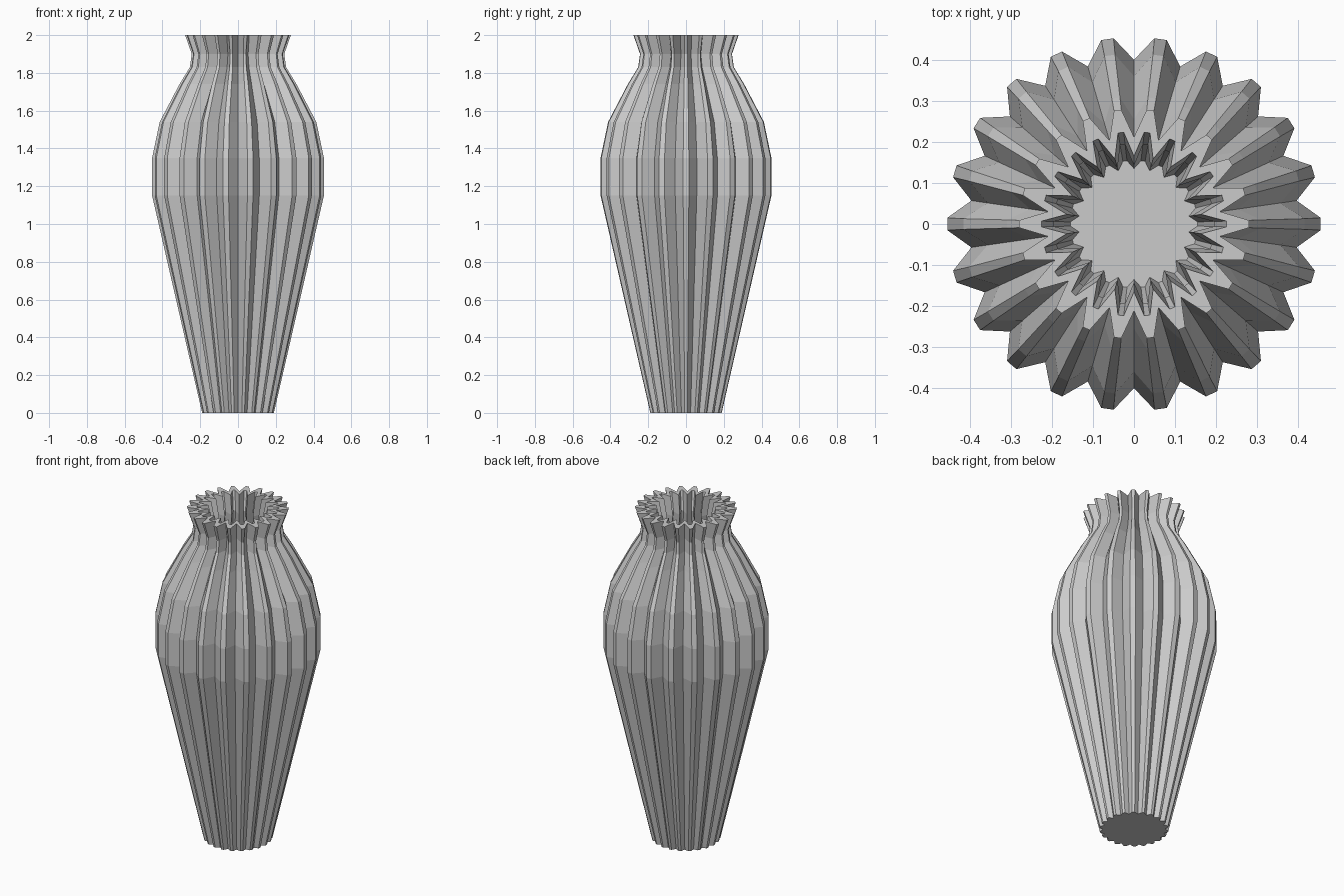
import bpy, bmesh, math

if "Cube" in bpy.data.objects:
    bpy.data.objects.remove(bpy.data.objects["Cube"])

N = 22                      # number of flutes
STEP = 2 * math.pi / N

# (height, ridge radius, groove radius, width of the blunt ridge tip)
OUTER = [(0.0, 0.19, 0.17, 0.014), (1.15, 0.455, 0.40, 0.03), (1.35, 0.455, 0.40, 0.03),
         (1.54, 0.415, 0.36, 0.026), (1.74, 0.31, 0.255, 0.02), (1.83, 0.255, 0.205, 0.016),
         (1.90, 0.245, 0.19, 0.014), (2.0, 0.28, 0.212, 0.018)]
INNER = [(2.0, 0.225, 0.165, 0.014), (1.89, 0.195, 0.142, 0.012), (1.81, 0.21, 0.16, 0.012),
         (1.72, 0.265, 0.21, 0.016), (1.52, 0.37, 0.315, 0.022), (1.34, 0.41, 0.355, 0.026),
         (1.16, 0.41, 0.355, 0.026), (0.04, 0.155, 0.135, 0.01)]


def fluted_ring(bm, z, ridge, groove, tip):
    """One zigzag ring: two points on each blunt ridge, one in each groove."""
    half = tip / 2 / ridge
    ring = []
    for k in range(N):
        a = k * STEP
        for ang, r in ((a - half, ridge), (a + half, ridge), (a + STEP / 2, groove)):
            ring.append(bm.verts.new((r * math.cos(ang), r * math.sin(ang), z)))
    return ring


# Fluted vase: outer wall, rim, inner wall, closed by base and floor
bm = bmesh.new()
rings = [fluted_ring(bm, *p) for p in OUTER + INNER]
for a, b in zip(rings, rings[1:]):
    for i in range(len(a)):
        j = (i + 1) % len(a)
        bm.faces.new((a[i], a[j], b[j], b[i]))
bm.faces.new(rings[0][::-1])
bm.faces.new(rings[-1])
bmesh.ops.recalc_face_normals(bm, faces=bm.faces)

mesh = bpy.data.meshes.new("fluted_vase")
bm.to_mesh(mesh)
bm.free()
bpy.context.collection.objects.link(bpy.data.objects.new("fluted_vase", mesh))
